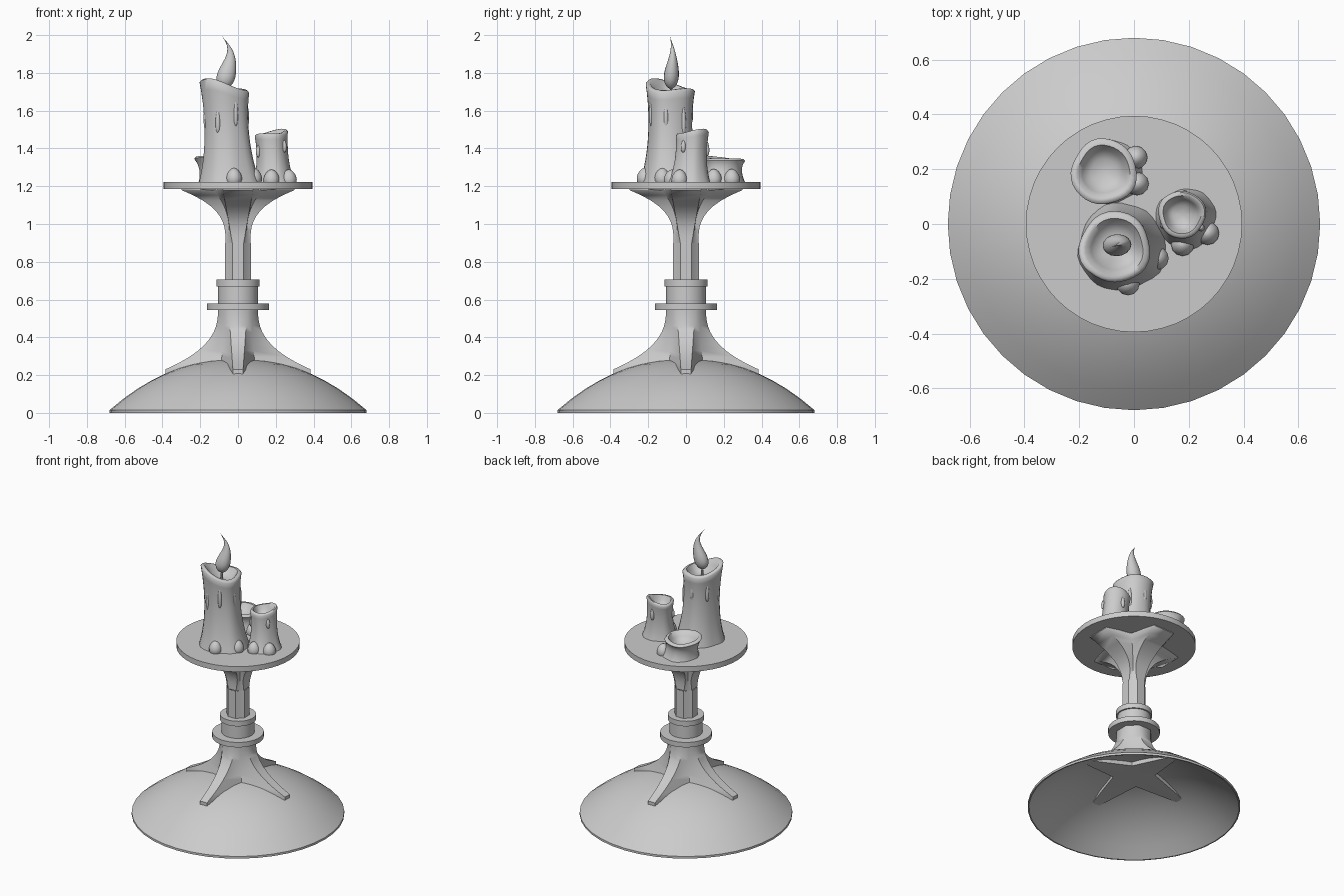
import bpy, bmesh, math
from math import sin, cos, pi, tau
from mathutils import Vector

default_cube = bpy.data.objects.get("Cube")
if default_cube:
    bpy.data.objects.remove(default_cube, do_unlink=True)

grey = bpy.data.materials.new("plain_grey")
grey.use_nodes = True
grey.diffuse_color = (0.6, 0.6, 0.6, 1)
grey.node_tree.nodes["Principled BSDF"].inputs["Base Color"].default_value = grey.diffuse_color


def mix(start, end, amount):
    return start + (end - start) * amount


def steps(count):
    return [index / count for index in range(count + 1)]


def loft(name, rings, bottom=None, top=None, closed=False, angle=40):
    """Skin a list of point rings; bottom and top are optional cap centres."""
    mesh_data = bmesh.new()
    rows = [[mesh_data.verts.new(point) for point in ring] for ring in rings]
    pairs = list(zip(rows, rows[1:]))
    if closed:
        pairs.append((rows[-1], rows[0]))
    for lower, upper in pairs:
        for i in range(len(lower)):
            mesh_data.faces.new((lower[i - 1], lower[i], upper[i], upper[i - 1]))
    for row, centre in ((rows[0], bottom), (rows[-1], top)):
        if centre is not None:
            tip = mesh_data.verts.new(centre)
            for i in range(len(row)):
                mesh_data.faces.new((row[i - 1], row[i], tip))
    bmesh.ops.recalc_face_normals(mesh_data, faces=mesh_data.faces)
    mesh = bpy.data.meshes.new(name)
    mesh_data.to_mesh(mesh)
    mesh_data.free()
    mesh.materials.append(grey)
    part = bpy.data.objects.new(name, mesh)
    bpy.context.collection.objects.link(part)
    bpy.ops.object.select_all(action='DESELECT')
    part.select_set(True)
    bpy.context.view_layer.objects.active = part
    bpy.ops.object.shade_smooth_by_angle(angle=math.radians(angle))


def circle(centre, radius, depth_ratio=1, sides=48):
    angles = [tau * i / sides for i in range(sides)]
    return [centre + Vector((radius * cos(a), radius * depth_ratio * sin(a), 0)) for a in angles]


def disc(name, low, high, radius):
    bottom, top = Vector((0, 0, low)), Vector((0, 0, high))
    loft(name, [circle(bottom, radius), circle(top, radius)], bottom, top)


def cross(z, reach, half_width, corner):
    """Four-armed outline with set arm length, arm width and inner corner."""
    points = []
    for arm in range(4):
        along = Vector((cos(arm * pi / 2), sin(arm * pi / 2), 0))
        across = Vector((-along.y, along.x, 0))
        for x, y in ((reach, -half_width), (reach, half_width), (corner, corner)):
            points.append(along * x + across * y + Vector((0, 0, z)))
    return points


def flared_stem(name, z_narrow, z_wide, reach, half_width, corner, power, foot):
    """Stem whose four arms sweep outwards; foot extends the wide end straight."""
    rings = []
    for t in steps(10):
        rings.append(cross(mix(z_narrow, z_wide, t), mix(*reach, t ** power),
                           mix(*half_width, t), mix(*corner, t ** power)))
    end = cross(z_wide + foot, reach[1], half_width[1], corner[1])
    for point in end[2::3]:
        point.z = z_wide
    rings.append(end)
    loft(name, rings, (0, 0, z_narrow), (0, 0, z_wide), angle=50)


# Shallow domed base, an open shell
def dome_ring(ratio, shrink):
    height = max(0, 0.27 * (1 - ratio ** 2.2) + 0.015 - shrink)
    return circle(Vector((0, 0, height)), 0.68 * ratio - shrink / 2, sides=40)


ratios = [mix(1, 0.03, t) for t in steps(9)]
skirt = circle(Vector(), 0.68, sides=40)
loft("base_dome", [dome_ring(r, 0.016) for r in reversed(ratios)] + [skirt]
     + [dome_ring(r, 0) for r in ratios], closed=True, angle=30)

# Stem with four feet below and four brackets above
flared_stem("stem_feet", 0.56, 0.23, (0.105, 0.385), (0.05, 0.027), (0.075, 0.095), 2.7, -0.04)
flared_stem("stem_brackets", 0.9, 1.18, (0.066, 0.3), (0.03, 0.08), (0.045, 0.13), 3, 0.01)
loft("stem_neck", [cross(z, 0.07, 0.03, 0.048) for z in (0.7, 0.9)])

# Collars and top plate
disc("lower_collar", 0.545, 0.58, 0.165)
disc("collar_core", 0.57, 0.68, 0.105)
disc("upper_collar", 0.67, 0.706, 0.115)
disc("top_plate", 1.185, 1.222, 0.395)
PLATE = 1.22


def blob(name, centre, radius, height):
    """Teardrop of wax, fuller at the bottom."""
    up = Vector((0, 0, height))
    rings = []
    for t in steps(8)[1:-1]:
        rings.append(circle(centre - up * cos(pi * t), radius * sin(pi * t) * mix(1.2, 0.7, t),
                            sides=12))
    loft(name, rings, centre - up, centre + up, angle=80)


def candle(name, base, top, height, waist, flare, lip, tilt, phase, drips, feet):
    """Wax body with a spreading base, swollen slanted rim and sunken pool."""
    # Each ring: height share, radius scale, sink below the rim
    rings_spec = [(t, 1, 0) for t in steps(12)]
    rings_spec += [(1, 0.93, -0.01), (1, 0.8, -0.01), (1, 0.65, 0.02), (1, 0.4, 0.05)]
    base, top = Vector((*base, PLATE)), Vector((*top, PLATE + height))
    rings = []
    for t, scale, sink in rings_spec:
        centre = base.lerp(top, t)
        radius = (waist + flare * (1 - t) ** 3 + lip * t ** 4) * scale
        ring = circle(centre, radius, sides=32)
        for i, point in enumerate(ring):
            a = tau * i / len(ring)
            ripple = sin(3 * a + phase + t) + sin(5 * a - phase) / 2 + (1 - t) * sin(8 * a) / 2
            point.xy = centre.xy.lerp(point.xy, 1 + 0.03 * ripple)
            point.z += t ** 3 * scale * (tilt * cos(a + phase) + tilt / 2 * sin(2 * a)) - sink
        rings.append(ring)
    loft(name, rings, base, top - Vector((0, 0, 0.05)), angle=60)
    # Runs of wax down the side
    for i in range(drips):
        a = phase + tau * i / drips
        side = Vector((cos(a), sin(a), 0)) * waist
        run = height * (0.13 + 0.03 * (i % 2))
        blob("wax_drip", base.lerp(top, 0.75 - 0.05 * (i % 3)) + side, 0.014, run)
    # Puddles round the base
    for a in feet:
        side = Vector((cos(a), sin(a), 0.2)) * (waist + flare / 2)
        blob("wax_foot", base + side, 0.045, 0.05)


candle("tall_candle", (-0.045, -0.085), (-0.07, -0.085), 0.5, 0.11, 0.05, 0.02,
       0.03, 2.5, 7, (-0.3, -1.4))
candle("medium_candle", (0.19, 0.02), (0.175, 0.035), 0.255, 0.08, 0.03, 0.007,
       0.014, -0.6, 3, (-0.6, -1.7))
candle("short_candle", (-0.09, 0.19), (-0.11, 0.19), 0.12, 0.1, 0.02, 0.02,
       0.008, 2, 0, (-0.4, 0.5))

# Flame with a curling tip, and its wick
wick_end = Vector((-0.07, -0.08, 1.71))


def flame_centre(t):
    sway = 0.03 * sin(1.2 * pi * t * t)
    return wick_end + Vector((sway, sway / 3, 0.29 * t))


loft("flame", [circle(flame_centre(t), 0.05 * sin(pi * t ** 0.5) ** 1.6, 0.8, sides=16)
               for t in steps(16)[1:-1]], flame_centre(0), flame_centre(1), angle=80)
wick_start = wick_end - Vector((0, 0, 0.06))
loft("wick", [circle(end, 0.008, sides=8) for end in (wick_start, wick_end)], wick_start, wick_end)
